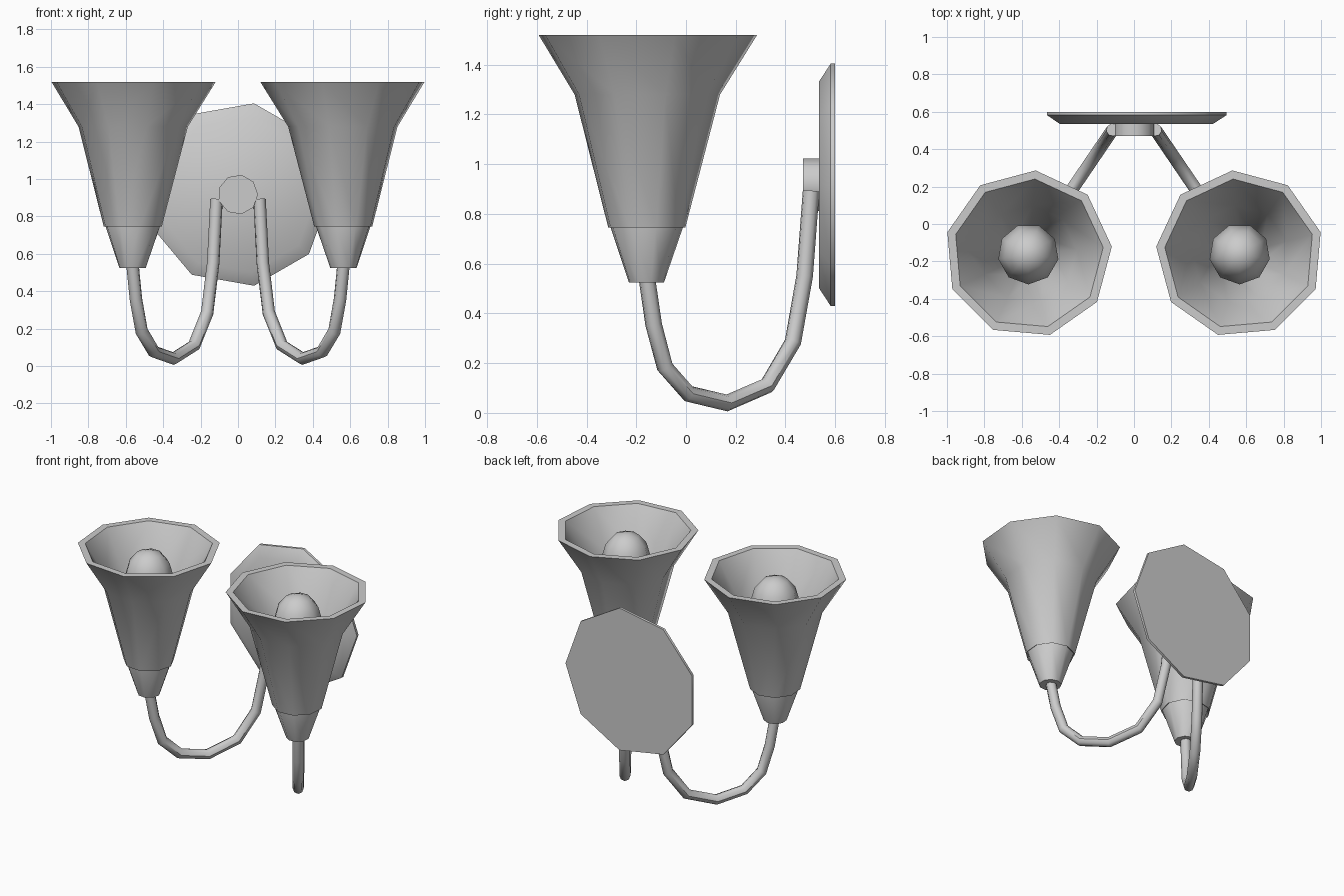
import bpy, bmesh
from math import radians, sin, cos, pi
from mathutils import Matrix, Vector

if "Cube" in bpy.data.objects:
    bpy.data.objects.remove(bpy.data.objects["Cube"])

SIDES = 9
LAMP = Vector((-0.565, -0.16, 0))   # axis of the left lamp


def finish(obj, mirror):
    bpy.ops.object.select_all(action='DESELECT')
    obj.select_set(True)
    bpy.context.view_layer.objects.active = obj
    if mirror:
        m = obj.modifiers.new("Mirror", 'MIRROR')
        m.use_clip = False
        m.use_mirror_merge = False
        bpy.ops.object.modifier_apply(modifier=m.name)
    bpy.ops.object.shade_smooth_by_angle(angle=radians(46))
    return obj


def lathe(name, profile, matrix, phase=0.0, closed=False, mirror=False):
    """Revolve (radius, height) points; open profiles get end caps."""
    bm = bmesh.new()
    rings = []
    for r, z in profile:
        rings.append([bm.verts.new((r * cos(a), r * sin(a), z))
                      for a in (radians(phase) + 2 * pi * i / SIDES for i in range(SIDES))])
    pairs = list(zip(rings, rings[1:]))
    if closed:
        pairs.append((rings[-1], rings[0]))
    for lo, hi in pairs:
        for i in range(SIDES):
            j = (i + 1) % SIDES
            bm.faces.new((lo[i], lo[j], hi[j], hi[i]))
    if not closed:
        bm.faces.new(rings[0][::-1])
        bm.faces.new(rings[-1])
    bm.transform(matrix)
    bmesh.ops.recalc_face_normals(bm, faces=bm.faces)
    mesh = bpy.data.meshes.new(name)
    bm.to_mesh(mesh)
    bm.free()
    obj = bpy.data.objects.new(name, mesh)
    bpy.context.collection.objects.link(obj)
    return finish(obj, mirror)


def tube(name, points, radius, mirror=False):
    """Round tube along a polyline, turned into a mesh."""
    cu = bpy.data.curves.new(name, 'CURVE')
    cu.dimensions = '3D'
    cu.bevel_depth = radius
    cu.bevel_resolution = 2
    cu.use_fill_caps = True
    sp = cu.splines.new('POLY')
    sp.points.add(len(points) - 1)
    for p, co in zip(sp.points, points):
        p.co = (*co, 1)
    obj = bpy.data.objects.new(name, cu)
    bpy.context.collection.objects.link(obj)
    bpy.ops.object.select_all(action='DESELECT')
    obj.select_set(True)
    bpy.context.view_layer.objects.active = obj
    bpy.ops.object.convert(target='MESH')
    return finish(bpy.context.view_layer.objects.active, mirror)


lamp = Matrix.Translation(LAMP)
# wall parts: local z points to the front (-y)
wall = Matrix.Translation((0, 0.6, 0.917)) @ Matrix.Rotation(radians(90), 4, 'X')

# Flared lamp shades with thickness
lathe("shades", [(0.158, 0.745), (0.298, 1.28), (0.448, 1.52), (0.402, 1.52),
                 (0.26, 1.28), (0.12, 0.77)], lamp, 5, closed=True, mirror=True)

# Tapered cups under the shades
lathe("shade_cups", [(0.072, 0.525), (0.148, 0.745), (0.148, 0.79)], lamp, 5, mirror=True)

# Bulbs
lathe("bulbs", [(0.07, 0.78), (0.08, 1.05), (0.135, 1.19), (0.163, 1.3),
                (0.13, 1.42), (0.08, 1.48), (0.025, 1.5)], lamp, 30, mirror=True)

# Curved arms, given as (y, z) in a slanted vertical plane
path = [(-0.157, 0.54), (-0.13, 0.355), (-0.085, 0.185), (0.01, 0.077), (0.165, 0.04),
        (0.327, 0.11), (0.43, 0.285), (0.477, 0.55), (0.503, 0.892)]
tube("arms", [(-0.115 - (0.503 - y) * 0.68, y, z) for y, z in path], 0.034, mirror=True)

# Wall plate with bevelled front, and central hub
lathe("wall_plate", [(0.495, 0), (0.495, 0.018), (0.422, 0.065)], wall)
lathe("hub", [(0.107, 0.05), (0.107, 0.13)], wall)
